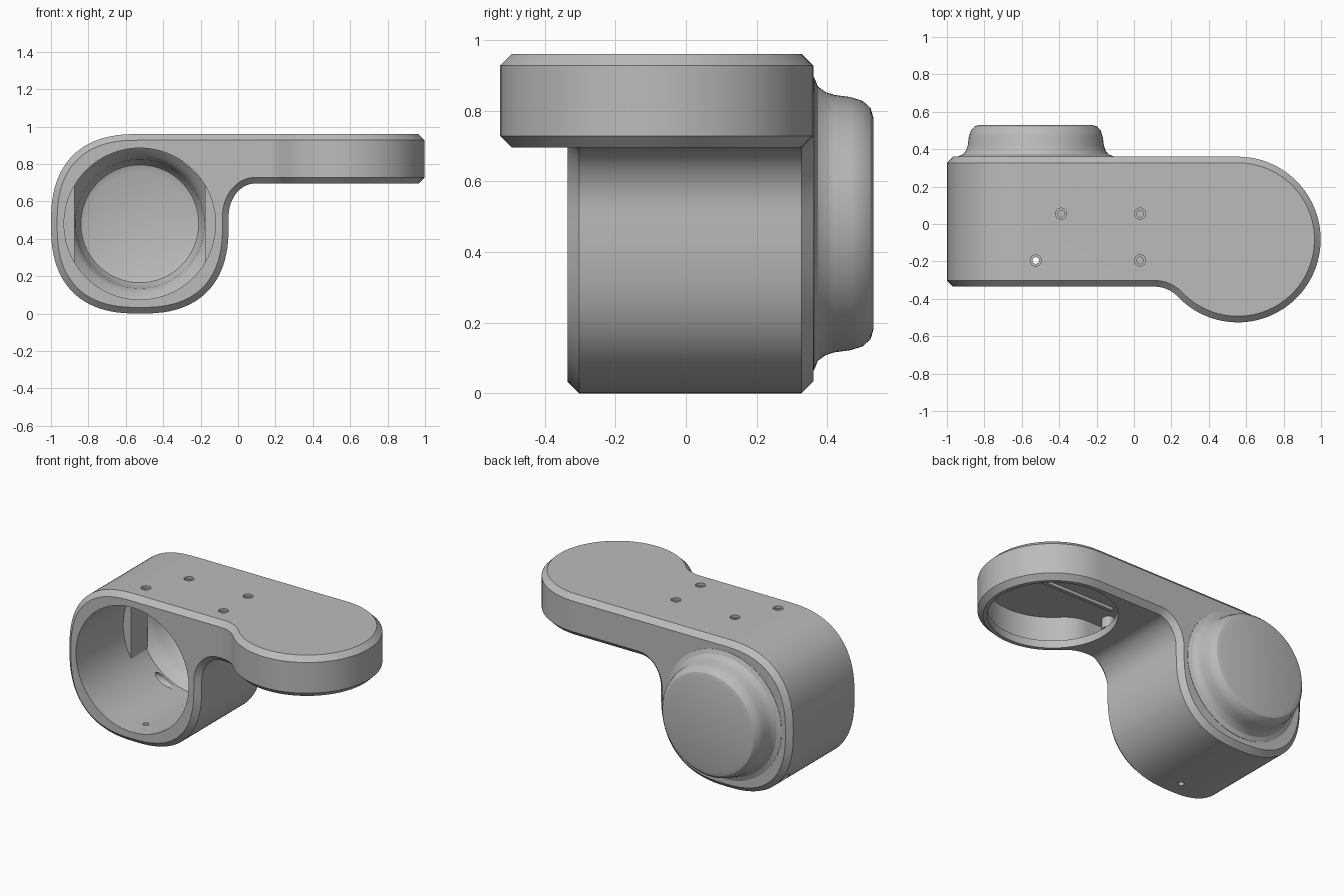
import bpy, bmesh
from math import sin, cos, pi, radians, sqrt, atan2, copysign
from mathutils import Matrix, Vector

if "Cube" in bpy.data.objects:
    bpy.data.objects.remove(bpy.data.objects["Cube"], do_unlink=True)

grey = bpy.data.materials.new("plain_grey")
grey.use_nodes = True
colour = (0.5, 0.5, 0.5, 1)
grey.diffuse_color = colour
grey.node_tree.nodes["Principled BSDF"].inputs["Base Color"].default_value = colour

BODY_X, BODY_Z = -0.525, 0.48      # barrel axis
DISC_X, DISC_Y, DISC_R = 0.555, -0.083, 0.443
FRONT, BACK = -0.335, 0.36
ARM_LOW, TOP = 0.695, 0.96
JOIN = 0.1                         # where body meets arm
BEVEL = 0.033


def finish(bm, name):
    bmesh.ops.remove_doubles(bm, verts=bm.verts, dist=0.00005)
    bmesh.ops.recalc_face_normals(bm, faces=bm.faces)
    mesh = bpy.data.meshes.new(name)
    bm.to_mesh(mesh)
    bm.free()
    obj = bpy.data.objects.new(name, mesh)
    bpy.context.collection.objects.link(obj)
    mesh.materials.append(grey)
    return obj


def smooth(obj):
    bpy.ops.object.select_all(action="DESELECT")
    obj.select_set(True)
    bpy.context.view_layer.objects.active = obj
    bpy.ops.object.shade_smooth_by_angle(angle=radians(30))


def combine(obj, tool, operation):
    mod = obj.modifiers.new(operation.lower(), "BOOLEAN")
    mod.operation, mod.solver, mod.object = operation, "EXACT", tool
    bpy.context.view_layer.objects.active = obj
    bpy.ops.object.modifier_apply(modifier=mod.name)
    bpy.data.objects.remove(tool, do_unlink=True)


def arc(cx, cy, rx, ry, a0, a1, steps):
    return [(cx + rx * cos(a0 + (a1 - a0) * i / steps),
             cy + ry * sin(a0 + (a1 - a0) * i / steps)) for i in range(steps + 1)]


def inset(path, d):
    """Move an open counter-clockwise path inwards, with mitred corners."""
    pts = [Vector(p) for p in path]
    normals = []
    for a, b in zip(pts, pts[1:]):
        t = (b - a).normalized()
        normals.append(Vector((-t.y, t.x)))
    result = []
    for i, p in enumerate(pts):
        n1, n2 = normals[max(i - 1, 0)], normals[min(i, len(normals) - 1)]
        result.append(tuple(p + (n1 + n2) * d / (1 + n1.dot(n2))))
    return result


def add_layers(bm, path, low, high, place):
    """Bevelled open-sided slab: the path swept from low to high with end faces."""
    small = inset(path, BEVEL)
    layers = [(small, low), (path, low + BEVEL), (path, high - BEVEL), (small, high)]
    rings = [[bm.verts.new(place(u, v, h)) for u, v in ring] for ring, h in layers]
    for r0, r1 in zip(rings, rings[1:]):
        for i in range(len(path) - 1):
            bm.faces.new((r0[i], r0[i + 1], r1[i + 1], r1[i]))
    bm.faces.new(rings[0])
    bm.faces.new(rings[-1])


def prism(name, outline, low, high, place):
    bm = bmesh.new()
    a, b = [[bm.verts.new(place(u, v, h)) for u, v in outline] for h in (low, high)]
    n = len(outline)
    for i in range(n):
        bm.faces.new((a[i], a[(i + 1) % n], b[(i + 1) % n], b[i]))
    bm.faces.new(a)
    bm.faces.new(b)
    return finish(bm, name)


def lathe(name, profile, centre, turn=Matrix(), sides=96):
    """Closed solid of revolution from (radius, height) pairs."""
    bm = bmesh.new()
    matrix = Matrix.Translation(centre) @ turn
    rings = []
    for r, h in profile:
        rings.append([bm.verts.new(matrix @ Vector((r * cos(2 * pi * k / sides),
                                                    r * sin(2 * pi * k / sides), h)))
                      for k in range(sides)])
    for r0, r1 in zip(rings, rings[1:]):
        for k in range(sides):
            j = (k + 1) % sides
            bm.faces.new((r0[k], r0[j], r1[j], r1[k]))
    return finish(bm, name)


def rod(name, radius, low, high, centre, turn=Matrix()):
    return lathe(name, [(0, low), (radius, low), (radius, high), (0, high)],
                 centre, turn, 24)


def upright(u, v, h):
    return (u, h, v)


def flat(u, v, h):
    return (u, v, h)


ALONG_Y = Matrix.Rotation(radians(-90), 4, "X")
ALONG_X = Matrix.Rotation(radians(90), 4, "Y")

# Side profile: rounded-square barrel running into the arm through a fillet
profile = [(JOIN, TOP)]
for i in range(73):
    a = radians(90 + 270 * i / 72)
    c, s = [0 if abs(w) < 1e-6 else copysign(abs(w) ** 0.8, w) for w in (cos(a), sin(a))]
    profile.append((BODY_X + 0.475 * c, BODY_Z + 0.48 * s))
profile += arc(0.09, 0.52, 0.14, 0.175, pi, pi / 2, 16)
profile.append((JOIN, ARM_LOW))

# Arm plan: straight neck, blending arc, round end
start = JOIN + 0.01
dx, dy = DISC_X - start, DISC_Y - FRONT
blend = (dx * dx + dy * dy - DISC_R ** 2) / (2 * (DISC_R - dy))
meet = atan2(dy + blend, dx)
plan = [(JOIN, FRONT)]
plan += arc(start, FRONT - blend, blend, blend, pi / 2, meet, 10)
plan += arc(DISC_X, DISC_Y, DISC_R, DISC_R, meet - pi, pi / 2, 64)[1:]
plan.append((JOIN, BACK))

# Housing: barrel and arm welded at the joint
bm = bmesh.new()
add_layers(bm, profile, FRONT, BACK, upright)
add_layers(bm, plan, ARM_LOW, TOP, flat)
housing = finish(bm, "housing")

# Rounded rear cap with a flared foot
cap = lathe("rear_cap", [(0, 0.34), (0.415, 0.34), (0.415, 0.362), (0.388, 0.373),
                         (0.372, 0.395), (0.364, 0.42), (0.358, 0.465), (0.347, 0.5),
                         (0.327, 0.522), (0.3, 0.53), (0, 0.53)],
            (BODY_X, 0, BODY_Z), ALONG_Y)
combine(housing, cap, "UNION")

# Barrel bore, continuing into the cap
bore = lathe("bore_cutter", [(0, -0.6), (0.405, -0.6), (0.405, 0.31), (0.37, 0.345),
                             (0.345, 0.385), (0.337, 0.44), (0.315, 0.475),
                             (0.275, 0.49), (0, 0.49)],
             (BODY_X, 0, BODY_Z), ALONG_Y)
combine(housing, bore, "DIFFERENCE")

# Hollow arm, open to the bore and through the underside of the round end
hollow = inset(plan, 0.045)
hollow += [(-0.3, BACK - 0.045), (-0.3, FRONT + 0.045)]
combine(housing, prism("arm_cutter", hollow, 0.745, 0.91, flat), "DIFFERENCE")
opening = lathe("opening_cutter", [(0, 0.6), (0.385, 0.6), (0.385, 0.8), (0, 0.8)],
                (DISC_X, DISC_Y, 0))
combine(housing, opening, "DIFFERENCE")

# Screw holes in the top, one passing right through the barrel
for x, y, depth in ((-0.39, 0.055, 0.925), (0.033, 0.055, 0.925),
                    (0.033, -0.195, 0.925), (BODY_X, -0.195, -0.1)):
    combine(housing, rod("counterbore", 0.03, 0.945, 1.1, (x, y, 0)), "DIFFERENCE")
    combine(housing, rod("screw_hole", 0.018, depth, 1.05, (x, y, 0)), "DIFFERENCE")

# Cable hole low on the right side
squash = Matrix.Diagonal((1, 1, 1.25, 1))
cable = rod("cable_hole", 0.028, -1.1, -0.65, (0, 0.27, 0.13), squash @ ALONG_X)
combine(housing, cable, "DIFFERENCE")
smooth(housing)

# Flat-faced ribs on both sides of the bore
half = atan2(sqrt(0.412 ** 2 - 0.348 ** 2), 0.348)
for side, middle in (("left", 0), ("right", pi)):
    outline = arc(BODY_X, BODY_Z, 0.412, 0.412, middle - half, middle + half, 12)
    smooth(prism(side + "_bore_rib", outline, 0.15, 0.32, upright))

# Screw posts and stiffening rib under the arm ceiling
for name, y in (("front_screw_post", -0.195), ("rear_screw_post", 0.055)):
    smooth(rod(name, 0.04, 0.84, 0.915, (0.033, y, 0)))
rib = [(0.1, DISC_Y - 0.012), (0.9, DISC_Y - 0.012),
       (0.9, DISC_Y + 0.012), (0.1, DISC_Y + 0.012)]
prism("ceiling_rib", rib, 0.89, 0.915, flat)
